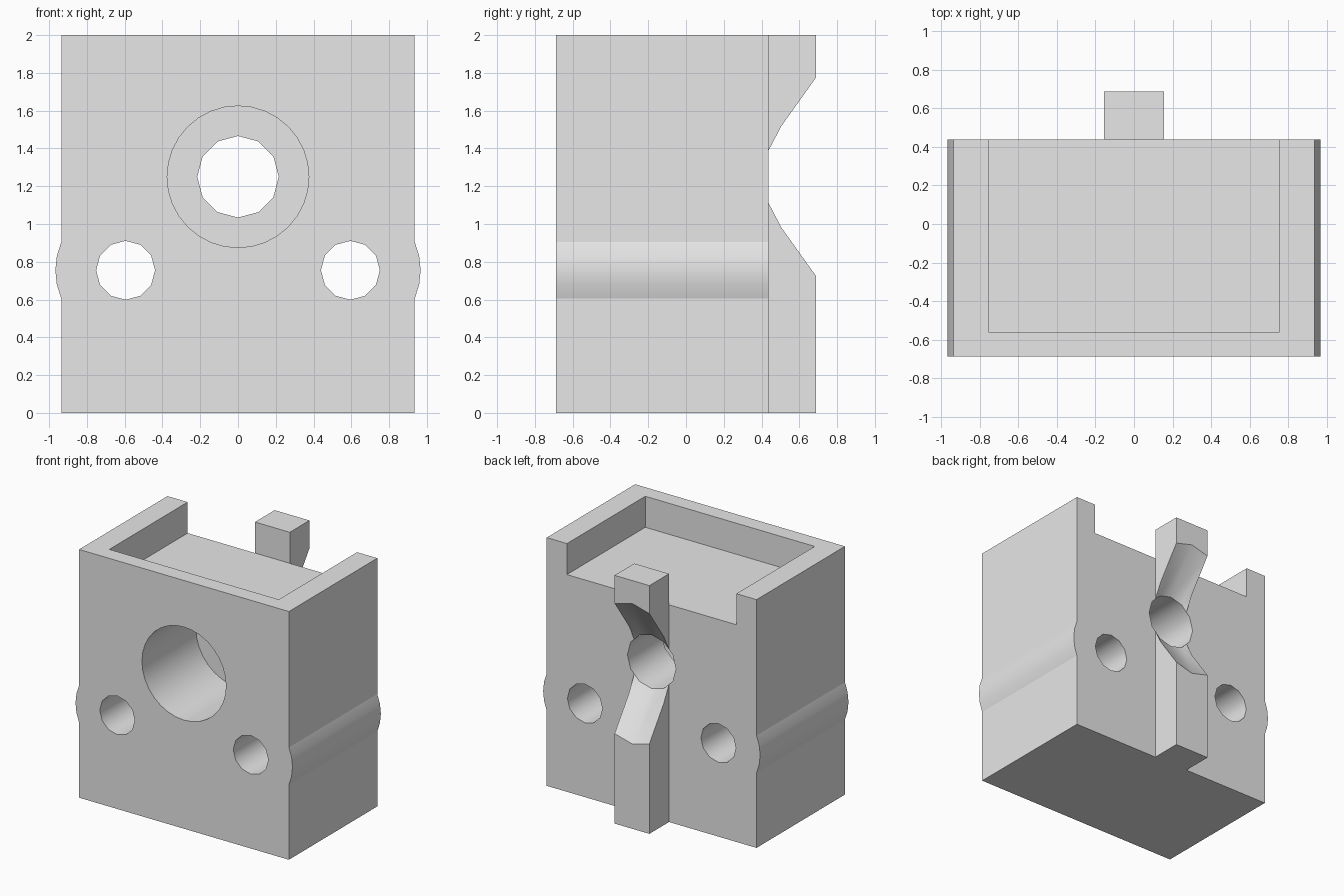
import bpy, bmesh, math

if "Cube" in bpy.data.objects:
    bpy.data.objects.remove(bpy.data.objects["Cube"])

grey = bpy.data.materials.new("light_grey")
grey.diffuse_color = (0.8, 0.8, 0.8, 1)
grey.use_nodes = True
grey.node_tree.nodes["Principled BSDF"].inputs["Base Color"].default_value = grey.diffuse_color

def loft(name, rings):
    """Solid through equal-sized rings of (x, y, z) points, capped at both ends."""
    bm = bmesh.new()
    loops = [[bm.verts.new(p) for p in ring] for ring in rings]
    n = len(loops[0])
    for a, b in zip(loops, loops[1:]):
        for i in range(n):
            j = (i + 1) % n
            bm.faces.new((a[i], a[j], b[j], b[i]))
    bm.faces.new(loops[0][::-1])
    bm.faces.new(loops[-1])
    bmesh.ops.recalc_face_normals(bm, faces=bm.faces)
    me = bpy.data.meshes.new(name)
    bm.to_mesh(me)
    bm.free()
    ob = bpy.data.objects.new(name, me)
    bpy.context.collection.objects.link(ob)
    me.materials.append(grey)
    return ob

def box(name, x0, x1, y0, y1, z0, z1):
    return loft(name, [[(x0, y, z0), (x1, y, z0), (x1, y, z1), (x0, y, z1)]
                       for y in (y0, y1)])

def bore(name, x, z, sides, stations):
    """Round solid along y; stations are (y, radius)."""
    return loft(name, [[(x + r * math.cos(math.tau * i / sides), y,
                         z + r * math.sin(math.tau * i / sides))
                        for i in range(sides)] for y, r in stations])

def cut(ob, cutter):
    cutter.hide_render = True
    mod = ob.modifiers.new("cut", 'BOOLEAN')
    mod.operation, mod.solver, mod.object = 'DIFFERENCE', 'EXACT', cutter
    bpy.context.view_layer.objects.active = ob
    bpy.ops.object.modifier_apply(modifier=mod.name)
    bpy.data.objects.remove(cutter)

def shade(ob):
    bpy.ops.object.select_all(action='DESELECT')
    ob.select_set(True)
    bpy.context.view_layer.objects.active = ob
    bpy.ops.object.shade_smooth_by_angle(angle=math.radians(35))
    for p in ob.data.polygons:          # keep the plane walls flat
        if max(abs(c) for c in p.normal) > 0.9999:
            p.use_smooth = False

FRONT, BACK = -0.6875, 0.4375
HOLE_X, HOLE_Z, BORE_Z = 0.595, 0.755, 1.25

# Block outline with a rounded bulge on each side, extruded front to back
half = [(0.935, 0)]
for k in range(-2, 3):
    a = math.radians(11.9 * k)
    half.append((HOLE_X + 0.372 * math.cos(a), HOLE_Z + 0.372 * math.sin(a)))
half.append((0.935, 2))
outline = half + [(-x, z) for x, z in reversed(half)]
body = loft("body", [[(x, y, z) for x, z in outline] for y in (FRONT, BACK)])

# Top tray, open at the back
cut(body, box("tray_cutter", -0.755, 0.755, -0.56, 0.8, 1.75, 2.3))

# Wide front bore, narrow through hole, and the two side holes
cut(body, bore("wide_bore_cutter", 0, BORE_Z, 32, [(-1, 0.375), (0, 0.375)]))
cut(body, bore("through_cutter", 0, BORE_Z, 12, [(-0.2, 0.216), (0.8, 0.216)]))
for s in (-1, 1):
    cut(body, bore("side_hole_cutter", s * HOLE_X, HOLE_Z, 12, [(-1, 0.156), (1, 0.156)]))
shade(body)

# Rear rib, split by a flaring cone around the bore
rib = box("rear_rib", -0.155, 0.155, BACK, 0.6875, 0, 2)
slope = (0.566 - 0.216) / 0.25
cut(rib, bore("flare_cutter", 0, BORE_Z, 12,
              [(BACK - 0.05, 0.216 - 0.05 * slope), (BACK + 0.35, 0.216 + 0.35 * slope)]))
shade(rib)
